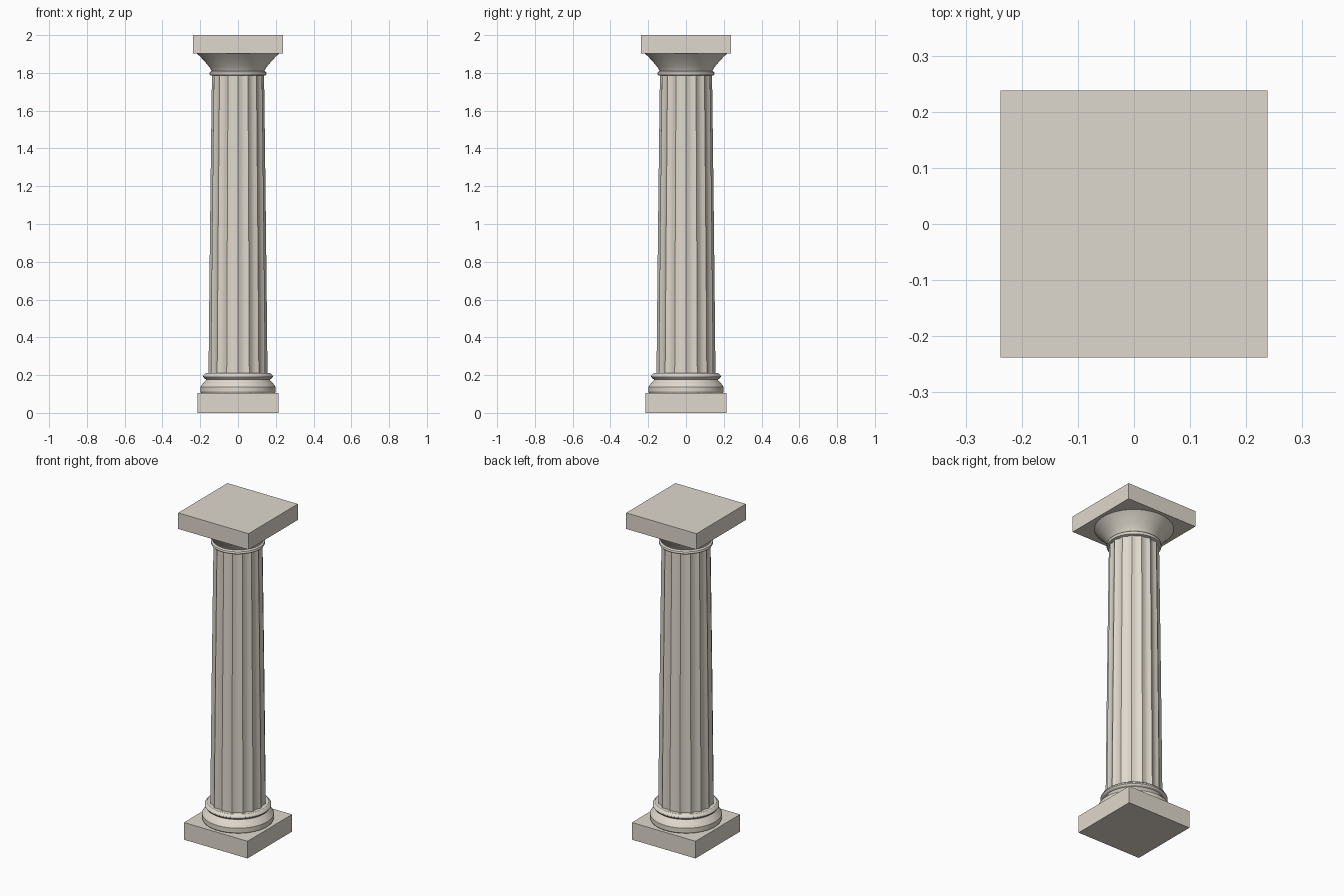
import bpy, math

if "Cube" in bpy.data.objects:
    bpy.data.objects.remove(bpy.data.objects["Cube"])

stone = bpy.data.materials.new("stone")
stone.diffuse_color = (0.74, 0.69, 0.61, 1)
stone.use_nodes = True
stone.node_tree.nodes["Principled BSDF"].inputs["Base Color"].default_value = stone.diffuse_color


def finish(ob, name, smooth=True):
    ob.name = name
    ob.data.materials.append(stone)
    if smooth:
        bpy.ops.object.select_all(action='DESELECT')
        ob.select_set(True)
        bpy.context.view_layer.objects.active = ob
        bpy.ops.object.shade_smooth_by_angle(angle=math.radians(28))


def slab(name, half, z0, z1):
    bpy.ops.mesh.primitive_cube_add(size=1, location=(0, 0, (z0 + z1) / 2))
    ob = bpy.context.object
    ob.scale = (2 * half, 2 * half, z1 - z0)
    bpy.ops.object.transform_apply(location=False, rotation=False, scale=True)
    finish(ob, name, False)


def turned(name, profile, sides=64, shape=lambda a: 1.0):
    """Stack rings (radius, z) around z; shape scales the radius by angle."""
    verts, faces = [], []
    for r, z in profile:
        for i in range(sides):
            a = 2 * math.pi * i / sides
            k = r * shape(a)
            verts.append((k * math.cos(a), k * math.sin(a), z))
    for j in range(len(profile) - 1):
        for i in range(sides):
            n = (i + 1) % sides
            faces.append((j * sides + i, j * sides + n,
                          (j + 1) * sides + n, (j + 1) * sides + i))
    faces.append(tuple(reversed(range(sides))))
    last = (len(profile) - 1) * sides
    faces.append(tuple(range(last, last + sides)))
    me = bpy.data.meshes.new(name)
    me.from_pydata(verts, [], faces)
    ob = bpy.data.objects.new(name, me)
    bpy.context.collection.objects.link(ob)
    finish(ob, name)


FLUTES = 16


def fluted(a):
    # hollow between sharp ridges
    return 1 - 0.06 * abs(math.sin(a * FLUTES / 2))


# square blocks at foot and top
slab("plinth", 0.215, 0, 0.105)
slab("abacus", 0.238, 1.902, 2.0)

# moulded base
turned("base_moulding", [
    (0.195, 0.105), (0.199, 0.112), (0.199, 0.138), (0.192, 0.148),
    (0.180, 0.162), (0.170, 0.173), (0.169, 0.178), (0.178, 0.182),
    (0.184, 0.190), (0.184, 0.196), (0.179, 0.204), (0.170, 0.210)])

# tapering fluted shaft
shaft = [(0.156 - 0.015 * t - 0.003 * t * t, 0.209 + 1.577 * t)
         for t in (i / 8 for i in range(9))]
turned("fluted_shaft", shaft, FLUTES * 8, fluted)

# neck ring and flaring capital
turned("neck_ring", [
    (0.140, 1.785), (0.148, 1.788), (0.151, 1.796), (0.149, 1.804),
    (0.140, 1.810)])
turned("capital_flare", [
    (0.138, 1.806), (0.142, 1.815), (0.150, 1.828), (0.163, 1.845),
    (0.182, 1.867), (0.201, 1.887), (0.217, 1.902)])
